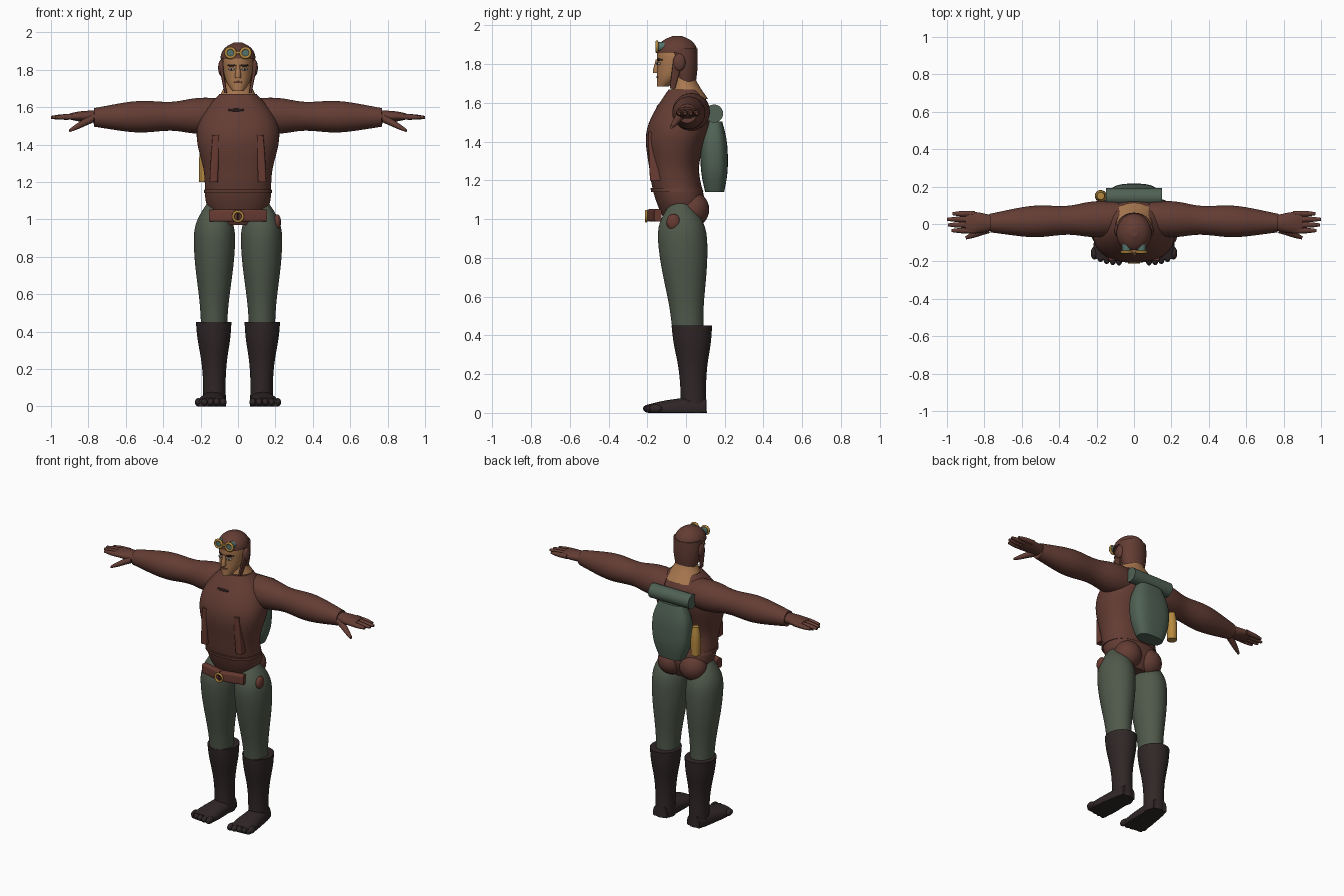
import bpy, bmesh, math
from mathutils import Vector

if "Cube" in bpy.data.objects:
    bpy.data.objects.remove(bpy.data.objects["Cube"])


def material(name, red, green, blue):
    mat = bpy.data.materials.new(name)
    mat.use_nodes = True
    mat.diffuse_color = (red, green, blue, 1)
    shader = next(n for n in mat.node_tree.nodes if n.type == 'BSDF_PRINCIPLED')
    shader.inputs["Base Color"].default_value = mat.diffuse_color
    shader.inputs["Roughness"].default_value = 0.8
    return mat


JACKET = material("jacket brown", .125, .046, .034)
STRAP = material("strap brown", .14, .044, .032)
TROUSER = material("trouser green", .08, .1, .07)
PACK = material("pack green", .08, .12, .09)
BOOT = material("boot dark brown", .03, .02, .02)
SKIN = material("skin", .4, .19, .08)
GOLD = material("brass", .46, .25, .05)
LENS = material("lens teal", .09, .17, .15)
DARK = material("dark brown", .02, .01, .01)
WHITE = material("eye white", .5, .45, .4)


def finish(name, bm, mat, mirror=False, subdivisions=0):
    bmesh.ops.recalc_face_normals(bm, faces=bm.faces)
    for face in bm.faces:
        face.smooth = True
    mesh = bpy.data.meshes.new(name)
    bm.to_mesh(mesh)
    bm.free()
    mesh.materials.append(mat)
    part = bpy.data.objects.new(name, mesh)
    bpy.context.collection.objects.link(part)
    if mirror:
        part.modifiers.new("mirror", 'MIRROR').use_mirror_merge = False
    if subdivisions:
        smooth = part.modifiers.new("smooth", 'SUBSURF')
        smooth.levels = smooth.render_levels = subdivisions
    return part


def skin_rings(name, mat, rings, power, mirror, floor=False):
    """Skin rings, each a centre with two half-axis vectors, and cap the ends."""
    bm = bmesh.new()
    crease = bm.edges.layers.float.new('crease_edge')
    sides = 24
    loops = []
    for centre, u, v in rings:
        loop = []
        for i in range(sides):
            c, s = math.cos(math.tau * i / sides), math.sin(math.tau * i / sides)
            co = centre + u * math.copysign(abs(c) ** (2 / power), c)
            co += v * math.copysign(abs(s) ** (2 / power), s)
            if floor:
                co.z = max(co.z, 0)
            loop.append(bm.verts.new(co))
        loops.append(loop)
    for low, high in zip(loops, loops[1:]):
        for i in range(sides):
            bm.faces.new((low[i - 1], low[i], high[i], high[i - 1]))
    for loop in (loops[0], loops[-1]):
        for edge in bm.faces.new(loop).edges:
            edge[crease] = 1
            edge.smooth = False
    return finish(name, bm, mat, mirror, subdivisions=2)


def tube(name, mat, start, end, radii, flat=(1, 1), power=2, mirror=False, floor=False):
    """Evenly spaced radii from start to end; flat scales the second half-axis."""
    start, end = Vector(start), Vector(end)
    along = (end - start).normalized()
    if abs(along.z) > .7:
        across, up = Vector((1, 0, 0)), Vector((0, 1, 0))
    else:
        up = Vector((0, 0, 1))
        across = along.cross(up).normalized()
    rings = []
    for i, radius in enumerate(radii):
        t = i / (len(radii) - 1)
        squash = flat[0] + (flat[1] - flat[0]) * t
        rings.append((start.lerp(end, t), across * radius, up * radius * squash))
    return skin_rings(name, mat, rings, power, mirror, floor)


def body(name, mat, bottom, top, widths, fronts, backs, power=2):
    """Upright form from evenly spaced half widths, front and back depths."""
    rings = []
    for i, (width, front, back) in enumerate(zip(widths, fronts, backs)):
        z = bottom + (top - bottom) * i / (len(widths) - 1)
        rings.append((Vector((0, (front + back) / 2, z)), Vector((width, 0, 0)),
                      Vector((0, (back - front) / 2, 0))))
    return skin_rings(name, mat, rings, power, mirror=False)


def ball(name, mat, centre, radii, mirror=False):
    bm = bmesh.new()
    bmesh.ops.create_uvsphere(bm, u_segments=24, v_segments=14, radius=1)
    bmesh.ops.scale(bm, vec=radii, verts=bm.verts)
    bmesh.ops.translate(bm, vec=centre, verts=bm.verts)
    return finish(name, bm, mat, mirror)


def hoop(name, mat, centre, radius, thickness, mirror=False):
    """Round rim facing the front."""
    bm = bmesh.new()
    around, section = 24, 8
    loops = []
    for i in range(around):
        a = math.tau * i / around
        loop = []
        for j in range(section):
            b = math.tau * j / section
            reach = radius + thickness * math.cos(b)
            offset = Vector((reach * math.cos(a), thickness * math.sin(b), reach * math.sin(a)))
            loop.append(bm.verts.new(Vector(centre) + offset))
        loops.append(loop)
    for i in range(around):
        for j in range(section):
            bm.faces.new((loops[i - 1][j - 1], loops[i][j - 1], loops[i][j], loops[i - 1][j]))
    return finish(name, bm, mat, mirror)


def patch(name, mat, target, x, z, width, height, mirror=False):
    """Thin tapered plate laid on the front of the target."""
    surface = target.evaluated_get(bpy.context.evaluated_depsgraph_get())
    bm = bmesh.new()
    bmesh.ops.create_grid(bm, x_segments=6, y_segments=2, size=.5)
    for vert in bm.verts:
        u, v = vert.co.x, vert.co.y
        px, pz = x + u * width, z + v * height * (1.1 - 2 * u * u)
        hit, spot, normal, index = surface.ray_cast((px, -1, pz), (0, 1, 0))
        vert.co = (px, spot.y - .003, pz)
    part = finish(name, bm, mat, mirror)
    part.modifiers.new("thickness", 'SOLIDIFY').thickness = .005


# Torso with jacket hem
torso = body("jacket", JACKET, .97, 1.67,
             widths=(.1, .18, .178, .182, .215, .23, .2, .1),
             fronts=(-.1, -.15, -.18, -.19, -.21, -.21, -.16, -.09),
             backs=(.06, .11, .08, .06, .09, .13, .14, .07), power=2.3)
tube("jacket_hem", JACKET, (0, -.045, 1.14), (0, -.05, 1.16), (.184, .182), (.74, .74), 2.3)
ball("buttock", JACKET, (.08, .035, 1.05), (.09, .085, .09), mirror=True)

# Arms and gloved hands
tube("sleeve", JACKET, (.08, .03, 1.555), (.77, .005, 1.545),
     (.09, .1, .095, .075, .08, .088, .08, .065, .05), mirror=True)
tube("glove_palm", JACKET, (.75, .005, 1.55), (.9, .008, 1.55), (.04, .05, .06, .055),
     flat=(.8, .3), mirror=True)
for i, tip in enumerate((.975, .995, 1, .97)):
    y = .03 * i - .035
    tube("glove_finger", JACKET, (.85, y, 1.55), (tip, y, 1.545), (.016, .016, .015, .008),
         mirror=True)
tube("glove_thumb", JACKET, (.78, -.025, 1.54), (.9, -.075, 1.475), (.025, .02, .017, .008),
     mirror=True)

# Legs and boots
tube("trouser_leg", TROUSER, (.125, -.03, 1.1), (.128, .01, .42),
     (.03, .11, .113, .105, .09, .075, .07), flat=(1.15, 1.15), mirror=True)
tube("boot_shaft", BOOT, (.13, .03, .45), (.125, .04, 0), (.096, .09, .072, .062, .06, .062),
     flat=(1.1, 1.1), mirror=True)
tube("boot_foot", BOOT, (.125, .1, .02), (.145, -.19, .015), (.05, .065, .07, .08, .075),
     flat=(1.2, .4), power=2.4, mirror=True, floor=True)
for i in range(5):
    ball("boot_toe", BOOT, (.08 + .033 * i, -.188 + .002 * i * i, .022), (.019, .034, .022), True)

# Belt, buckle, pouch and chest flaps
tube("belt", STRAP, (0, -.18, 1.02), (.15, -.145, 1.02), (.022, .022, .02),
     flat=(1.45, 1.6), power=5, mirror=True)
hoop("belt_buckle", GOLD, (0, -.205, 1.015), .026, .007)
ball("hip_pouch", STRAP, (.21, -.065, .985), (.02, .036, .042))
tube("chest_flap", STRAP, (.13, -.155, 1.2), (.118, -.17, 1.45), (.022, .022, .018),
     flat=(1.4, 1.4), power=5, mirror=True)
patch("neck_slot", DARK, torso, -.01, 1.585, .08, .012)

# Backpack, bedroll and flask
tube("backpack", PACK, (0, .148, 1.14), (0, .142, 1.505), (.09, .13, .138, .135, .09),
     flat=(.55, .5), power=2.8)
tube("bedroll", PACK, (-.15, .145, 1.545), (.15, .145, 1.545), (.047, .047))
tube("flask", GOLD, (-.178, .15, 1.2), (-.178, .15, 1.39), (.03, .032, .032, .02))

# Neck and face
tube("neck", SKIN, (0, .015, 1.62), (0, -.02, 1.76), (.125, .095, .07, .065), flat=(.8, .9))
face = body("face", SKIN, 1.685, 1.9, widths=(.03, .062, .075, .081, .081, .06),
            fronts=[-.15] * 6, backs=(-.09, -.02, .03, .05, .05, .03))
tube("nose", SKIN, (0, -.152, 1.755), (0, -.147, 1.825), (.015, .016, .012, .009), flat=(1.3, 1))
patch("eye_white", WHITE, face, .033, 1.803, .028, .012, mirror=True)
patch("eyebrow", DARK, face, .035, 1.823, .042, .01, mirror=True)
ball("iris", DARK, (.033, -.144, 1.803), (.006, .006, .006), mirror=True)
patch("mouth", STRAP, face, 0, 1.733, .045, .01)

# Flying cap with ear cups and chin straps
dome = [.095 * math.sqrt(1 - (i / 6) ** 2) for i in range(6)] + [.02]
tube("cap_crown", JACKET, (0, -.048, 1.86), (0, -.045, 1.946), dome, flat=(1.13, 1.13))
tube("cap_back", JACKET, (0, 0, 1.7), (0, -.02, 1.88), (.07, .086, .093, .093), flat=(.72, .86))
ball("ear_cup", JACKET, (.088, -.035, 1.81), (.018, .032, .045), mirror=True)
tube("chin_strap", JACKET, (.066, -.07, 1.675), (.088, -.045, 1.8), (.007, .01),
     flat=(2, 2.4), power=4, mirror=True)

# Goggles on the brow
hoop("goggle_rim", GOLD, (.04, -.15, 1.89), .025, .008, mirror=True)
tube("goggle_lens", LENS, (.04, -.153, 1.89), (.04, -.11, 1.89), (.023, .025), mirror=True)
tube("goggle_bridge", GOLD, (-.018, -.15, 1.89), (.018, -.15, 1.89), (.006, .006))
